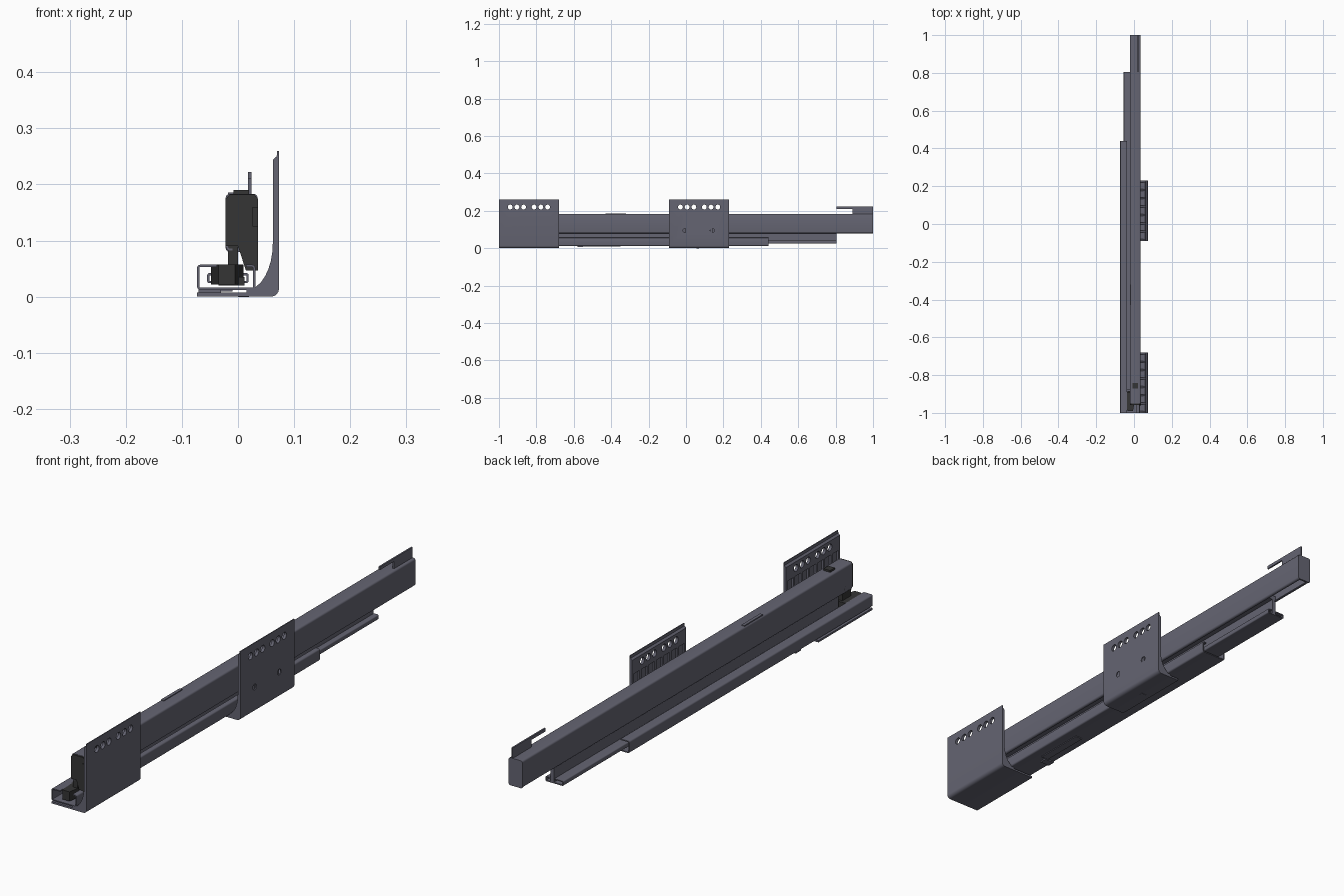
import bpy, bmesh, math
from mathutils import Vector

if "Cube" in bpy.data.objects:
    bpy.data.objects.remove(bpy.data.objects["Cube"])


def material(name, c):
    m = bpy.data.materials.new(name)
    m.diffuse_color = (*c, 1)
    m.use_nodes = True
    m.node_tree.nodes["Principled BSDF"].inputs["Base Color"].default_value = m.diffuse_color
    return m


STEEL = material("steel", (0.13, 0.13, 0.17))
BLACK = material("black_plastic", (0.035, 0.035, 0.035))


def finish(name, bm, mat):
    bmesh.ops.recalc_face_normals(bm, faces=bm.faces)
    me = bpy.data.meshes.new(name)
    bm.to_mesh(me)
    bm.free()
    ob = bpy.data.objects.new(name, me)
    bpy.context.collection.objects.link(ob)
    me.materials.append(mat)
    return ob


def prism(bm, pts, y0, y1):
    """Extrude an (x, z) outline along y."""
    a = [bm.verts.new((x, y0, z)) for x, z in pts]
    b = [bm.verts.new((x, y1, z)) for x, z in pts]
    bm.faces.new(a)
    bm.faces.new(b[::-1])
    for i in range(len(pts)):
        j = (i + 1) % len(pts)
        bm.faces.new((a[i], b[i], b[j], a[j]))


def extrude(name, pts, y0, y1, mat=STEEL):
    bm = bmesh.new()
    prism(bm, pts, y0, y1)
    return finish(name, bm, mat)


def rect(x0, x1, z0, z1):
    return [(x0, z0), (x1, z0), (x1, z1), (x0, z1)]


def box(name, x0, x1, y0, y1, z0, z1, mat=STEEL):
    return extrude(name, rect(x0, x1, z0, z1), y0, y1, mat)


def fillet(pts, r, n=4, closed=False):
    """Round the corners of a path."""
    p = [Vector(q) for q in pts]
    out = []
    for i, c in enumerate(p):
        if not closed and i in (0, len(p) - 1):
            out.append(c)
            continue
        u = (p[i - 1] - c).normalized() * r
        v = (p[(i + 1) % len(p)] - c).normalized() * r
        for k in range(n + 1):
            t = k / n * math.pi / 2
            out.append(c + u * (1 - math.sin(t)) + v * (1 - math.cos(t)))
    return out


def sheet(pts, t, r):
    """Outline of bent sheet metal of thickness t, to the left of a path."""
    p = fillet(pts, r)
    inner = []
    for i, c in enumerate(p):
        ns = []
        for a, b in ((i - 1, i), (i, i + 1)):
            if a >= 0 and b < len(p):
                d = (p[b] - p[a]).normalized()
                ns.append(Vector((-d.y, d.x)))
        m = sum(ns, Vector((0, 0))).normalized()
        inner.append(c + m * t / m.dot(ns[0]))
    return [tuple(q) for q in p + inner[::-1]]


def drill(ob, holes, x):
    """Cut round holes (y, z, radius) through a wall lying at x."""
    bm = bmesh.new()
    for y, z, r in holes:
        ring = [(math.cos(k * math.pi / 10) * r + y, math.sin(k * math.pi / 10) * r + z) for k in range(20)]
        a = [bm.verts.new((x - 0.03, *q)) for q in ring]
        b = [bm.verts.new((x + 0.03, *q)) for q in ring]
        bm.faces.new(a)
        bm.faces.new(b[::-1])
        for i in range(20):
            j = (i + 1) % 20
            bm.faces.new((a[i], b[i], b[j], a[j]))
    cut = finish("hole_cutter", bm, STEEL)
    cut.hide_render = True
    mod = ob.modifiers.new("holes", "BOOLEAN")
    mod.object = cut
    mod.solver = "EXACT"
    bpy.context.view_layer.objects.active = ob
    bpy.ops.object.modifier_apply(modifier=mod.name)
    bpy.data.objects.remove(cut)


# mounting brackets: bent plate, thick drilled top band, inner ribs
def bracket(name, y0, y1, left, extra=()):
    bend = fillet([(left, 0), (0.073, 0), (0.073, 0.26)], 0.014)
    pts = [tuple(q) for q in bend] + [(0.0695, 0.26), (0.069, 0.25), (0.062, 0.244), (0.062, 0.19),
                                      (0.069, 0.19), (0.069, 0.016), (0.059, 0.007), (left, 0.007)]
    plate = extrude(name + "_plate", pts, y0, y1)
    holes = [(y0 + d, 0.22, 0.013) for d in (0.06, 0.096, 0.132, 0.188, 0.224, 0.26)]
    drill(plate, holes + list(extra), 0.068)
    curve = [(0.015 + 0.047 * math.cos(a), 0.095 - 0.083 * math.sin(a))
             for a in [k * math.pi / 16 for k in range(9)]]
    rib = [(0.07, 0.191), (0.062, 0.191)] + curve + [(0.015, 0.005), (0.059, 0.005), (0.07, 0.016)]
    bm = bmesh.new()
    n = 8
    for k in range(n):
        y = y0 + (y1 - y0 - 0.01) * k / (n - 1)
        prism(bm, rib, y, y + 0.01)
    finish(name + "_ribs", bm, STEEL)


bracket("front_bracket", -1, -0.68, -0.073)
bracket("middle_bracket", -0.09, 0.23, -0.023, [(-0.005, 0.095, 0.011), (0.14, 0.095, 0.011)])

# fixed outer rail, open along the top
extrude("outer_rail", sheet([(-0.037, 0.057), (-0.073, 0.057), (-0.073, 0.012), (0.031, 0.012),
                             (0.031, 0.057), (0.014, 0.057)], 0.004, 0.006), -1, 0.44)
box("outer_rail_tab", -0.07, -0.03, -0.58, -0.55, 0.007, 0.013)
box("outer_rail_strip", -0.04, -0.01, -0.55, -0.35, 0.009, 0.013)
box("bracket_rivet", 0.0, 0.02, 0.055, 0.07, -0.001, 0.002)

# sliding middle rail: running foot, web and head
bm = bmesh.new()
prism(bm, sheet([(-0.018, 0.042), (-0.055, 0.042), (-0.055, 0.024), (0.019, 0.024),
                 (0.019, 0.042), (0.0, 0.042)], 0.004, 0.004), -0.88, 0.805)
prism(bm, rect(-0.016, -0.002, 0.026, 0.092), -0.88, 0.805)
prism(bm, rect(-0.017, 0.028, 0.088, 0.105), -0.88, 0.805)
finish("middle_rail", bm, STEEL)

# drawer rail: tall inverted channel with closed back end
extrude("drawer_rail", sheet([(-0.010, 0.082), (-0.022, 0.082), (-0.022, 0.183), (0.035, 0.183),
                              (0.035, 0.08), (0.024, 0.08)], -0.004, 0.007), -0.95, 0.998)
end = fillet(rect(-0.022, 0.035, 0.08, 0.183), 0.007, closed=True)
extrude("drawer_rail_back_end", end, 0.993, 1.0)
box("drawer_rail_top_strip", -0.018, -0.006, -0.43, -0.32, 0.18, 0.186)

# back hook
bm = bmesh.new()
prism(bm, rect(0.018, 0.024, 0.18, 0.222), 0.89, 1.0)
prism(bm, rect(0.018, 0.024, 0.21, 0.222), 0.805, 0.89)
bmesh.ops.remove_doubles(bm, verts=bm.verts, dist=1e-5)
finish("back_hook", bm, STEEL)

# black plastic front cap, button and latch
cap = [(-0.022, 0.09), (0.0, 0.09), (0.014, 0.047), (0.036, 0.047), (0.036, 0.174),
       (0.029, 0.182), (-0.015, 0.182), (-0.022, 0.174)]
extrude("front_cap", cap, -0.957, -0.90, BLACK)
box("front_cap_recess_rib", 0.026, 0.036, -0.96, -0.955, 0.125, 0.16, BLACK)
box("top_button", -0.008, 0.02, -0.87, -0.842, 0.17, 0.19, BLACK)
box("latch_post", -0.018, 0.0, -0.95, -0.9, 0.04, 0.09, BLACK)
box("latch_base", -0.035, 0.012, -0.95, -0.885, 0.02, 0.035, BLACK)
bm = bmesh.new()
prism(bm, rect(-0.048, 0.01, 0.022, 0.057), -0.99, -0.89)
for v in bm.verts:
    if v.co.y < -0.95:
        v.co.x = -0.035 if v.co.x < -0.02 else -0.005
finish("latch_handle", bm, BLACK)

# smooth the bends, keep edges sharp
for ob in bpy.data.objects:
    ob.select_set(True)
    bpy.context.view_layer.objects.active = ob
bpy.ops.object.shade_smooth_by_angle(angle=math.radians(35))
